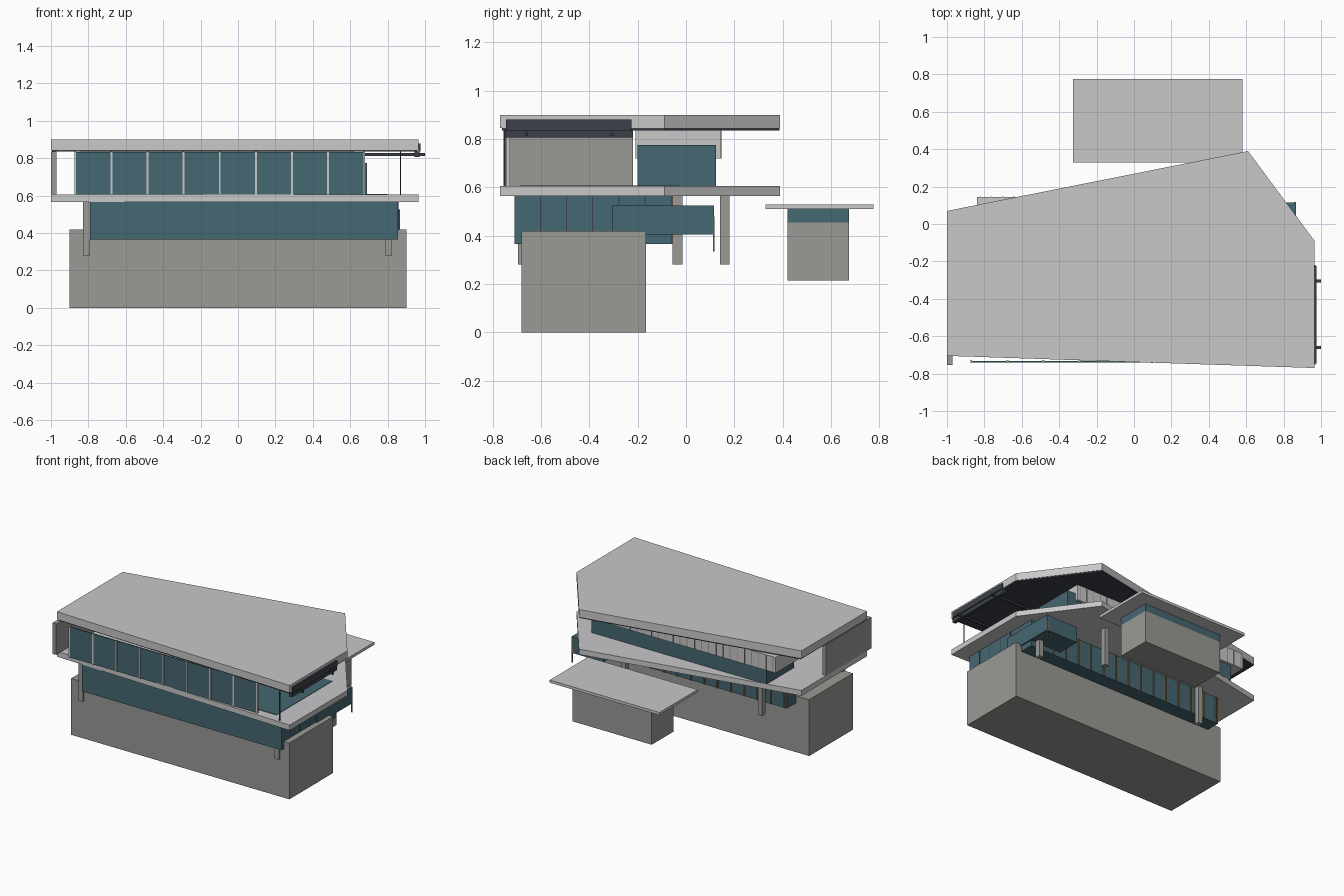
import bpy, bmesh

cube = bpy.data.objects.get("Cube")
if cube:
    bpy.data.objects.remove(cube)


def material(name, r, g, b):
    m = bpy.data.materials.new(name)
    m.use_nodes = True
    m.diffuse_color = (r, g, b, 1)
    node = next(n for n in m.node_tree.nodes if n.type == 'BSDF_PRINCIPLED')
    node.inputs["Base Color"].default_value = (r, g, b, 1)
    node.inputs["Roughness"].default_value = 0.8
    return m


LIGHT = material("light grey render", 0.58, 0.58, 0.59)
STONE = material("grey concrete", 0.32, 0.32, 0.30)
GLASS = material("blue glass", 0.06, 0.135, 0.165)
DARK = material("dark steel", 0.045, 0.052, 0.065)
WOOD = material("warm timber", 0.33, 0.16, 0.05)


def finish(name, bm, mat):
    bmesh.ops.recalc_face_normals(bm, faces=bm.faces)
    mesh = bpy.data.meshes.new(name)
    bm.to_mesh(mesh)
    bm.free()
    mesh.materials.append(mat)
    ob = bpy.data.objects.new(name, mesh)
    bpy.context.scene.collection.objects.link(ob)
    return ob


def box(name, mat, x, y, z):
    """Box from (low, high) ranges on each axis."""
    bm = bmesh.new()
    bmesh.ops.create_cube(bm, size=1)
    for v in bm.verts:
        for i, r in enumerate((x, y, z)):
            v.co[i] = r[0] if v.co[i] < 0 else r[1]
    return finish(name, bm, mat)


def slab(name, mat, outline, low, high):
    """Vertical extrusion of a plan outline."""
    bm = bmesh.new()
    face = bm.faces.new([bm.verts.new((x, y, low)) for x, y in outline])
    top = bmesh.ops.extrude_face_region(bm, geom=[face])
    for v in top["geom"]:
        if isinstance(v, bmesh.types.BMVert):
            v.co.z = high
    return finish(name, bm, mat)


# Plan shared by roof and upper floor
plan = [(-1, -0.705), (0.965, -0.77), (0.965, -0.09), (0.61, 0.39), (-1, 0.07)]
inner = [(x * 0.995, y * 0.99) for x, y in plan]
slab("roof", LIGHT, plan, 0.845, 0.9)
slab("roof_soffit", DARK, inner, 0.836, 0.845)
slab("upper_floor", LIGHT, plan, 0.565, 0.605)

# Base block and end wall
box("base_block", STONE, (-0.9, 0.9), (-0.68, -0.165), (0, 0.42))
box("end_wall", STONE, (-1, -0.97), (-0.755, -0.22), (0.605, 0.836))

# Upper storey: front glazing, rear room, hanging band
left, right, bays = -0.87, 0.675, 8
step = (right - left) / bays
box("front_glazing", GLASS, (left, right), (-0.74, -0.732), (0.607, 0.834))
for i in range(bays + 1):
    x = left + i * step
    box("front_mullion", LIGHT, (x - 0.005, x + 0.005), (-0.744, -0.728), (0.605, 0.836))
box("rear_room", GLASS, (-0.75, 0.69), (-0.2, 0.125), (0.605, 0.775))
box("hanging_band", LIGHT, (-0.84, 0.62), (-0.21, 0.145), (0.72, 0.836))
for i in range(25):
    x = -0.82 + i * 0.059
    box("band_rib", STONE, (x - 0.003, x + 0.003), (0.145, 0.147), (0.72, 0.836))
box("floor_panel", GLASS, (-0.05, 0.8), (-0.69, -0.03), (0.605, 0.608))
box("corner_post", DARK, (0.866, 0.872), (-0.753, -0.747), (0.605, 0.836))

# Lower storey: glazed hall and side bay
box("lower_hall", GLASS, (-0.79, 0.855), (-0.71, -0.06), (0.365, 0.565))
for i in range(1, 6):
    y = -0.71 + i * 0.108
    for x in (-0.79, 0.855):
        box("hall_side_joint", DARK, (x - 0.002, x + 0.002), (y - 0.002, y + 0.002), (0.365, 0.565))
box("side_bay", GLASS, (0.6, 0.865), (-0.305, 0.115), (0.405, 0.525))
box("bay_fin", WOOD, (0.855, 0.863), (0.112, 0.118), (0.335, 0.48))
for i in range(15):
    x = -0.77 + i * 0.11
    box("timber_fin", WOOD, (x - 0.004, x + 0.004), (-0.06, -0.052), (0.365, 0.565))

# Supporting columns
for x, y in ((-0.81, -0.675), (0.805, -0.675), (0.805, -0.035), (0.39, 0.16), (-0.6, -0.035)):
    box("column", STONE, (x - 0.018, x + 0.018), (y - 0.02, y + 0.02), (0.28, 0.565))

# Awning housing on the end of the roof
box("awning_box", DARK, (0.965, 0.977), (-0.745, -0.225), (0.836, 0.88))
box("awning_rail", DARK, (0.945, 0.97), (-0.75, -0.22), (0.806, 0.836))
for y in (-0.66, -0.305):
    box("awning_arm", DARK, (0.67, 1.0), (y - 0.007, y + 0.007), (0.813, 0.827))

# Detached rear pavilion
box("pavilion_body", STONE, (-0.19, 0.465), (0.42, 0.675), (0.215, 0.455))
box("pavilion_windows", GLASS, (-0.19, 0.465), (0.42, 0.675), (0.455, 0.51))
box("pavilion_roof", LIGHT, (-0.325, 0.58), (0.328, 0.776), (0.51, 0.53))
